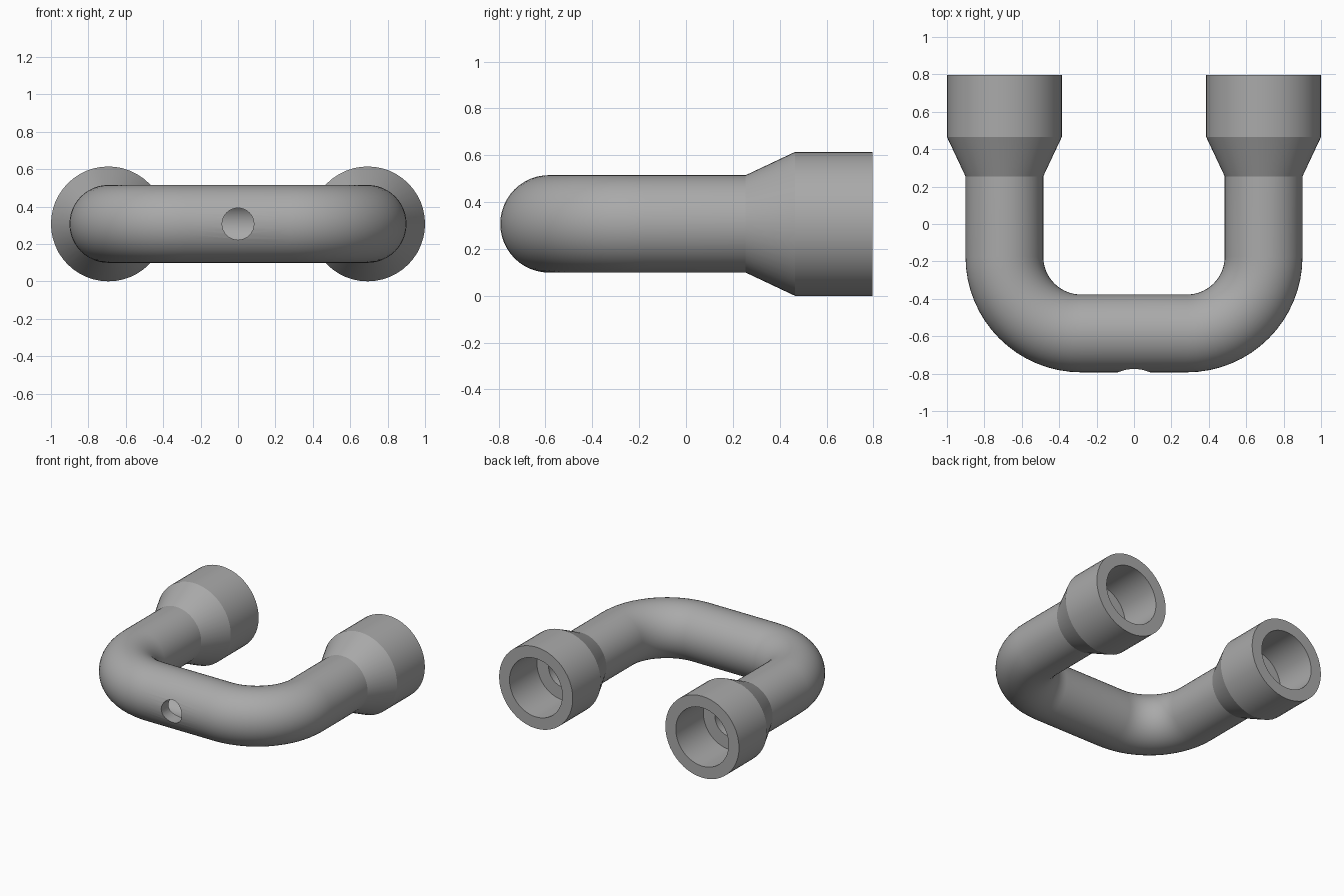
import bpy, bmesh, math
from mathutils import Vector

cube = bpy.data.objects.get("Cube")
if cube:
    bpy.data.objects.remove(cube, do_unlink=True)

SIDES = 48
LEG_X, MID_Z, BACK = 0.693, 0.307, 0.797
BEND_X, BEND_Y, BEND_R = 0.283, -0.175, 0.41
PIPE_R, BORE_R, SOCKET_R, SOCKET_BORE = 0.208, 0.123, 0.307, 0.22

grey = bpy.data.materials.new("plain grey")
grey.use_nodes = True
colour = (0.4, 0.4, 0.4, 1)
grey.diffuse_color = colour
grey.node_tree.nodes["Principled BSDF"].inputs["Base Color"].default_value = colour


def stations(leg, radius):
    """Centre, sideways direction and radius of each ring, from end to end."""
    half = [(LEG_X, y, 0.0, r) for y, r in leg]
    for i in range(17):
        a = math.pi / 2 * i / 16
        half.append((BEND_X + BEND_R * math.cos(a),
                     BEND_Y - BEND_R * math.sin(a), a, radius))
    return half + [(-x, y, math.pi - a, r) for x, y, a, r in reversed(half)]


def add_ring(bm, x, y, a, r):
    side = Vector((math.cos(a), -math.sin(a), 0))
    centre = Vector((x, y, MID_Z))
    ring = []
    for i in range(SIDES):
        t = math.tau * i / SIDES
        ring.append(bm.verts.new(centre + side * r * math.cos(t)
                                 + Vector((0, 0, r * math.sin(t)))))
    return ring


# Hollow U pipe: outer skin one way, bore back the other way
outer = stations([(BACK, SOCKET_R), (0.465, SOCKET_R), (0.255, PIPE_R)], PIPE_R)
bore = stations([(BACK, SOCKET_BORE), (0.47, SOCKET_BORE), (0.47, BORE_R)], BORE_R)
bm = bmesh.new()
rings = [add_ring(bm, *s) for s in outer + bore[::-1]]
for k, ring in enumerate(rings):
    after = rings[(k + 1) % len(rings)]
    for i in range(SIDES):
        j = (i + 1) % SIDES
        bm.faces.new((ring[i], ring[j], after[j], after[i]))
bmesh.ops.recalc_face_normals(bm, faces=bm.faces)
mesh = bpy.data.meshes.new("u_pipe")
bm.to_mesh(mesh)
bm.free()
mesh.materials.append(grey)
pipe = bpy.data.objects.new("u_pipe", mesh)
bpy.context.collection.objects.link(pipe)

# Round hole through the front wall only
bpy.ops.mesh.primitive_cylinder_add(vertices=32, radius=0.085, depth=0.3,
                                    location=(0, -0.735, MID_Z),
                                    rotation=(math.pi / 2, 0, 0))
cutter = bpy.context.object
cutter.name = "hole_cutter"
cutter.hide_render = True
cutter.data.materials.append(grey)
cut = pipe.modifiers.new("front_hole", 'BOOLEAN')
cut.operation = 'DIFFERENCE'
cut.solver = 'EXACT'
cut.object = cutter

bpy.ops.object.select_all(action='DESELECT')
pipe.select_set(True)
bpy.context.view_layer.objects.active = pipe
bpy.ops.object.modifier_apply(modifier=cut.name)
bpy.data.objects.remove(cutter, do_unlink=True)
bpy.ops.object.shade_smooth_by_angle(angle=math.radians(20))
